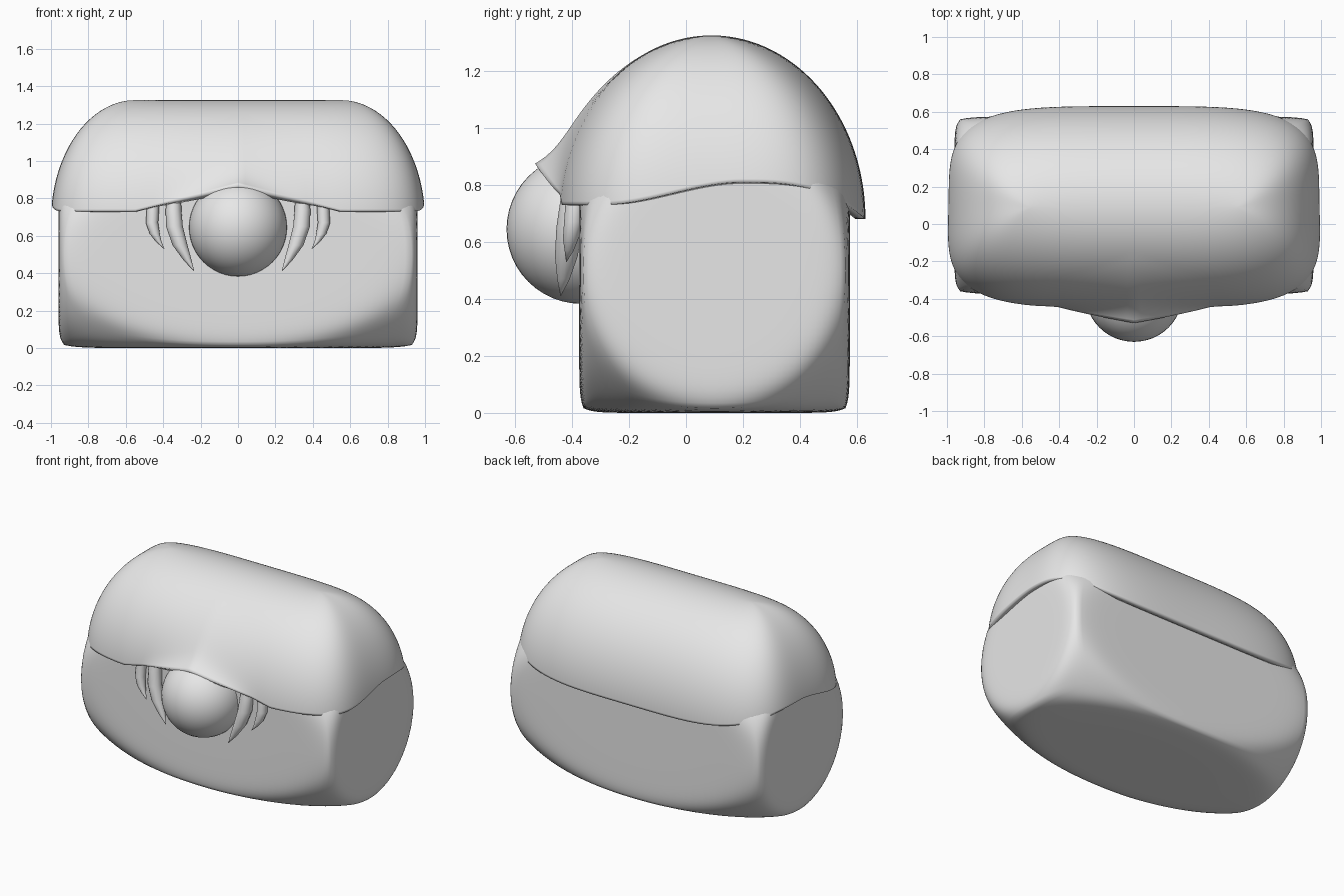
import bpy, bmesh, math
from mathutils import Vector

cube = bpy.data.objects.get("Cube")
if cube:
    bpy.data.objects.remove(cube, do_unlink=True)

grey = bpy.data.materials.new("light_grey")
grey.use_nodes = True
grey.diffuse_color = (0.8, 0.8, 0.8, 1)
grey.node_tree.nodes["Principled BSDF"].inputs["Base Color"].default_value = (0.8, 0.8, 0.8, 1)


def finish(name, bm, angle=50):
    """Turn a bmesh into a smooth shaded object."""
    bmesh.ops.recalc_face_normals(bm, faces=bm.faces)
    mesh = bpy.data.meshes.new(name)
    bm.to_mesh(mesh)
    bm.free()
    mesh.materials.append(grey)
    obj = bpy.data.objects.new(name, mesh)
    bpy.context.collection.objects.link(obj)
    bpy.ops.object.select_all(action='DESELECT')
    obj.select_set(True)
    bpy.context.view_layer.objects.active = obj
    bpy.ops.object.shade_smooth_by_angle(angle=math.radians(angle))
    return obj


def loft(bm, rings):
    """Bridge closed rings of equal length; return the vertex rings."""
    rows = [[bm.verts.new(p) for p in ring] for ring in rings]
    for low, high in zip(rows, rows[1:]):
        for i in range(len(low)):
            j = (i + 1) % len(low)
            bm.faces.new((low[i], low[j], high[j], high[i]))
    return rows


# Body: a box whose corners are rounded off by an ellipsoid
bm = bmesh.new()
bmesh.ops.create_cube(bm, size=2)
bmesh.ops.subdivide_edges(bm, edges=bm.edges[:], cuts=39, use_grid_fill=True)
for v in bm.verts:
    box = v.co.length
    soft = (box ** -30 + 1.39 ** -30) ** (-1 / 30)
    p = v.co * (soft / box)
    v.co = Vector((p.x * 0.96, 0.1 + p.y * 0.475, 0.5 + p.z * 0.5))
finish("body", bm)


# Lid: domed shell with a wavy rim and a pointed brow
BASE, TOP, MID_Y = 0.68, 1.325, 0.09


def rim_height(x, y):
    t = min(max((y + 0.3) / 0.5, 0), 1)
    z = 0.73 + 0.08 * t * t * (3 - 2 * t)
    if y > 0.2:
        z -= 0.13 * ((y - 0.2) / 0.43) ** 3
    if y < 0:
        z += 0.145 * max(0, 1 - abs(x) / 0.55)
    return max(z, BASE)


def lid_point(angle, t):
    c, s = math.cos(angle), math.sin(angle)
    r = (c ** 4 + s ** 4) ** -0.25
    u, v = r * c, r * s
    rim = rim_height(u, MID_Y + 0.54 * v)
    start = math.asin((rim - BASE) / (TOP - BASE))
    phi = start + (math.pi / 2 - start) * t
    x = u * (0.55 + 0.45 * math.cos(phi))
    y = MID_Y + 0.54 * v * math.cos(phi)
    z = BASE + (TOP - BASE) * math.sin(phi)
    if v < 0:
        rise = z - rim
        ridge = 0.07 * math.exp(-rise / 0.05) + 0.035 * max(0, 1 - rise / 0.38)
        y -= ridge * max(0, 1 - abs(x) / 0.42)
    return x, y, z


COLS, ROWS = 160, 36
bm = bmesh.new()
loft(bm, [[lid_point(2 * math.pi * i / COLS, (j / ROWS) ** 1.2) for i in range(COLS)]
          for j in range(ROWS + 1)])
bmesh.ops.remove_doubles(bm, verts=bm.verts[:], dist=0.0005)
lid = finish("lid", bm)
shell = lid.modifiers.new("thickness", 'SOLIDIFY')
shell.thickness = 0.035
shell.offset = -1

# Eyeball
bm = bmesh.new()
bmesh.ops.create_uvsphere(bm, u_segments=48, v_segments=24, radius=0.262)
bmesh.ops.translate(bm, verts=bm.verts[:], vec=(0, -0.368, 0.645))
finish("eyeball", bm)


# Curved pointed folds beside the eye: x, y, z, half width
INNER = [(0.34, -0.39, 0.84, 0.035), (0.345, -0.40, 0.74, 0.042), (0.34, -0.41, 0.65, 0.045),
         (0.31, -0.42, 0.55, 0.04), (0.27, -0.43, 0.47, 0.022), (0.235, -0.44, 0.41, 0.001)]
OUTER = [(0.45, -0.385, 0.82, 0.03), (0.455, -0.39, 0.74, 0.033), (0.46, -0.395, 0.67, 0.033),
         (0.445, -0.405, 0.61, 0.027), (0.425, -0.41, 0.57, 0.016), (0.395, -0.42, 0.53, 0.001)]


def fold(name, path, side):
    bm = bmesh.new()
    rings = []
    for x, y, z, w in path:
        turn = [math.pi * k / 6 for k in range(12)]
        rings.append([(side * (x + w * math.cos(a)), y + w * math.sin(a), z) for a in turn])
    rows = loft(bm, rings)
    bm.faces.new(rows[0])
    bm.faces.new(rows[-1])
    finish(name, bm)


for side, label in ((1, "left"), (-1, "right")):
    fold("inner_fold_" + label, INNER, side)
    fold("outer_fold_" + label, OUTER, side)
